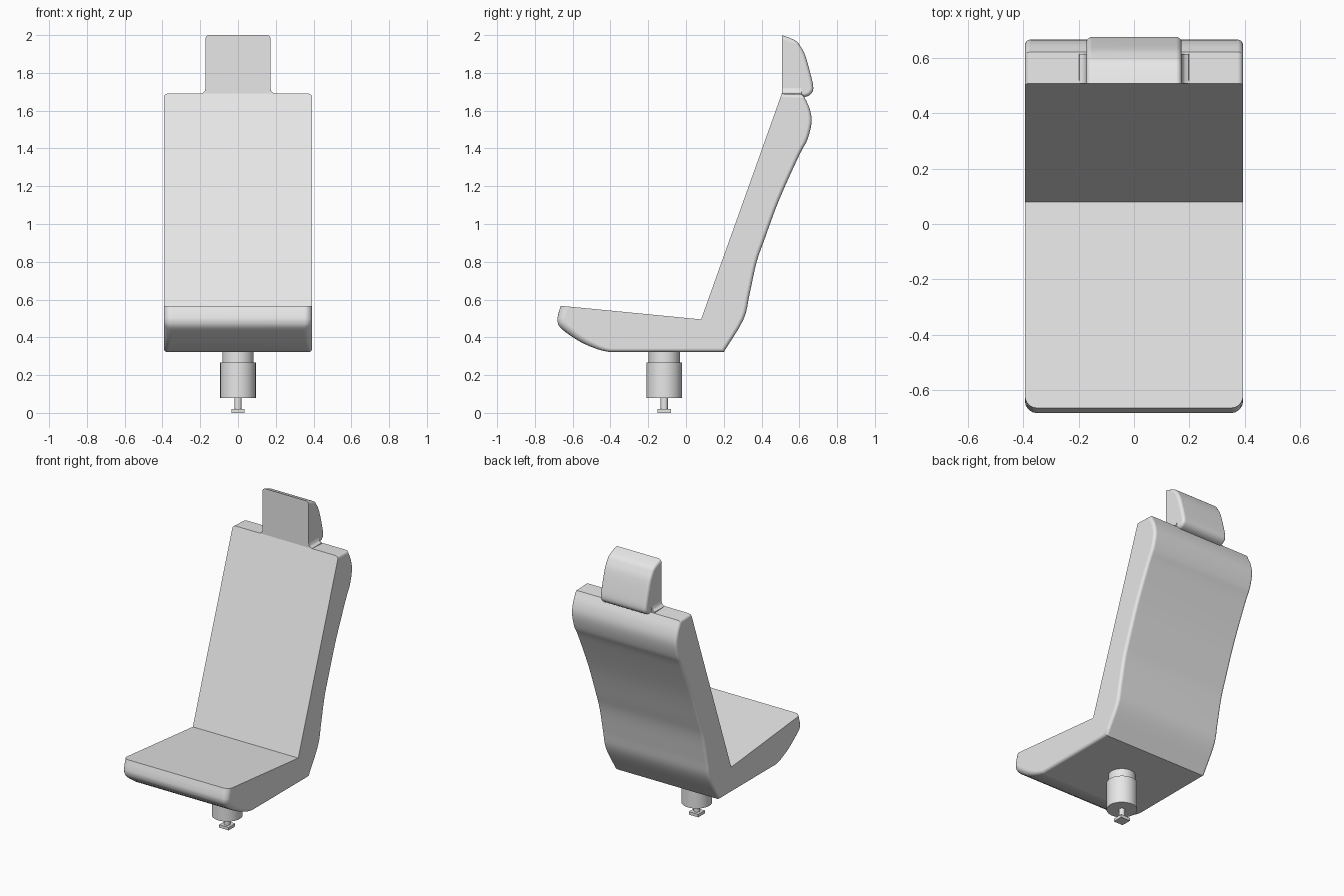
import bpy
import bmesh
import math
from mathutils import Vector

if "Cube" in bpy.data.objects:
    bpy.data.objects.remove(bpy.data.objects["Cube"], do_unlink=True)

grey = bpy.data.materials.new("light grey")
grey.use_nodes = True
grey.diffuse_color = (0.8, 0.8, 0.8, 1)
grey.node_tree.nodes["Principled BSDF"].inputs["Base Color"].default_value = (0.8, 0.8, 0.8, 1)


def finish(bm, name, angle=35):
    bmesh.ops.remove_doubles(bm, verts=bm.verts, dist=1e-5)
    bmesh.ops.recalc_face_normals(bm, faces=bm.faces)
    mesh = bpy.data.meshes.new(name)
    bm.to_mesh(mesh)
    bm.free()
    mesh.materials.append(grey)
    obj = bpy.data.objects.new(name, mesh)
    bpy.context.collection.objects.link(obj)
    bpy.ops.object.select_all(action='DESELECT')
    obj.select_set(True)
    bpy.context.view_layer.objects.active = obj
    bpy.ops.object.shade_smooth_by_angle(angle=math.radians(angle))
    weighted = obj.modifiers.new("weighted_normals", 'WEIGHTED_NORMAL')
    weighted.keep_sharp = True
    return obj


def smooth(points, steps=4):
    """Catmull-Rom curve through the points."""
    pts = [Vector(p) for p in points]
    pts = [2 * pts[0] - pts[1]] + pts + [2 * pts[-1] - pts[-2]]
    out = []
    for a, b, c, d in zip(pts, pts[1:], pts[2:], pts[3:]):
        for k in range(steps):
            t = k / steps
            out.append(0.5 * (2 * b + (c - a) * t + (2 * a - 5 * b + 4 * c - d) * t ** 2
                              + (3 * b - a - 3 * c + d) * t ** 3))
    return out + [pts[-2]]


def cushion(name, outline, half_width, radius, steps=5):
    """Side outline swept across x with rounded rims; the last point stays sharp."""
    n = len(outline)
    inward = []
    for i, p in enumerate(outline):
        if i in (0, n - 2):
            inward.append((outline[-1] - p).normalized())
            continue
        d1 = (p - outline[i - 1]).normalized()
        d2 = (outline[(i + 1) % n] - p).normalized()
        normal = Vector((-d1.y - d2.y, d1.x + d2.x)).normalized()
        inward.append(normal / max(0.6, normal.dot(Vector((-d1.y, d1.x)))))
    rim = []
    for k in range(steps + 1):
        a = math.pi / 2 * k / steps
        ring = []
        for i, p in enumerate(outline):
            r = 0 if i == n - 1 else radius(p)
            q = p + inward[i] * r * (1 - math.cos(a))
            ring.append((half_width - r * (1 - math.sin(a)), q.x, q.y))
        rim.append(ring)
    rings = [[(-x, y, z) for x, y, z in ring] for ring in reversed(rim)] + rim
    bm = bmesh.new()
    loops = [[bm.verts.new(co) for co in ring] for ring in rings]
    for a, b in zip(loops, loops[1:]):
        for i in range(n):
            j = (i + 1) % n
            bm.faces.new((a[i], a[j], b[j], b[i]))
    bm.faces.new(loops[0])
    bm.faces.new(loops[-1])
    return finish(bm, name)


# Seat base and backrest as one shell
nose = smooth([(-0.663, 0.567), (-0.677, 0.52), (-0.68, 0.482), (-0.657, 0.443),
               (-0.563, 0.378), (-0.468, 0.337), (-0.404, 0.322)])
back = smooth([(0.2, 0.322), (0.304, 0.494), (0.336, 0.626), (0.373, 0.795),
               (0.415, 0.917), (0.494, 1.13), (0.6, 1.365), (0.642, 1.445),
               (0.665, 1.54), (0.653, 1.615), (0.62, 1.685)])
corner = [Vector((0.507, 1.69)), Vector((0.08, 0.495))]


def seat_radius(p):
    t = min(1, max(0, (-0.42 - p.x) / 0.2))
    return 0.02 + 0.022 * t


cushion("seat_shell", nose + back + corner, 0.393, seat_radius)

# Headrest
rear = smooth([(0.6, 1.675), (0.635, 1.674), (0.663, 1.69), (0.674, 1.72), (0.663, 1.78),
               (0.632, 1.89), (0.605, 1.942), (0.584, 1.968), (0.547, 1.986), (0.507, 2.0)])
cushion("headrest", rear + [Vector((0.507, 1.67))], 0.172, lambda p: 0.02)

# Flared joint between headrest and backrest
half = [(0.2, 1.68), (0.197, 1.691), (0.184, 1.695), (0.176, 1.703), (0.172, 1.72)]
section = half + [(-x, z) for x, z in reversed(half)]
bm = bmesh.new()
face = bm.faces.new([bm.verts.new((x, 0.507, z)) for x, z in section])
moved = bmesh.ops.extrude_face_region(bm, geom=[face])["geom"]
bmesh.ops.translate(bm, vec=(0, 0.105, 0),
                    verts=[v for v in moved if isinstance(v, bmesh.types.BMVert)])
finish(bm, "headrest_joint")


# Pedestal parts, stacked on one axis
AXIS_Y = -0.115


def post(name, radius, bottom, top):
    bm = bmesh.new()
    bmesh.ops.create_cone(bm, cap_ends=True, segments=32, radius1=radius, radius2=radius,
                          depth=top - bottom)
    bmesh.ops.translate(bm, vec=(0, AXIS_Y, (top + bottom) / 2), verts=bm.verts)
    finish(bm, name)


post("pedestal_collar", 0.083, 0.26, 0.33)
post("pedestal_cylinder", 0.094, 0.08, 0.266)
post("pedestal_stem", 0.019, 0.01, 0.09)

# Square foot
bm = bmesh.new()
bmesh.ops.create_cube(bm, size=1)
bmesh.ops.scale(bm, vec=(0.07, 0.07, 0.02), verts=bm.verts)
bmesh.ops.translate(bm, vec=(0, AXIS_Y, 0.01), verts=bm.verts)
finish(bm, "foot_plate")
